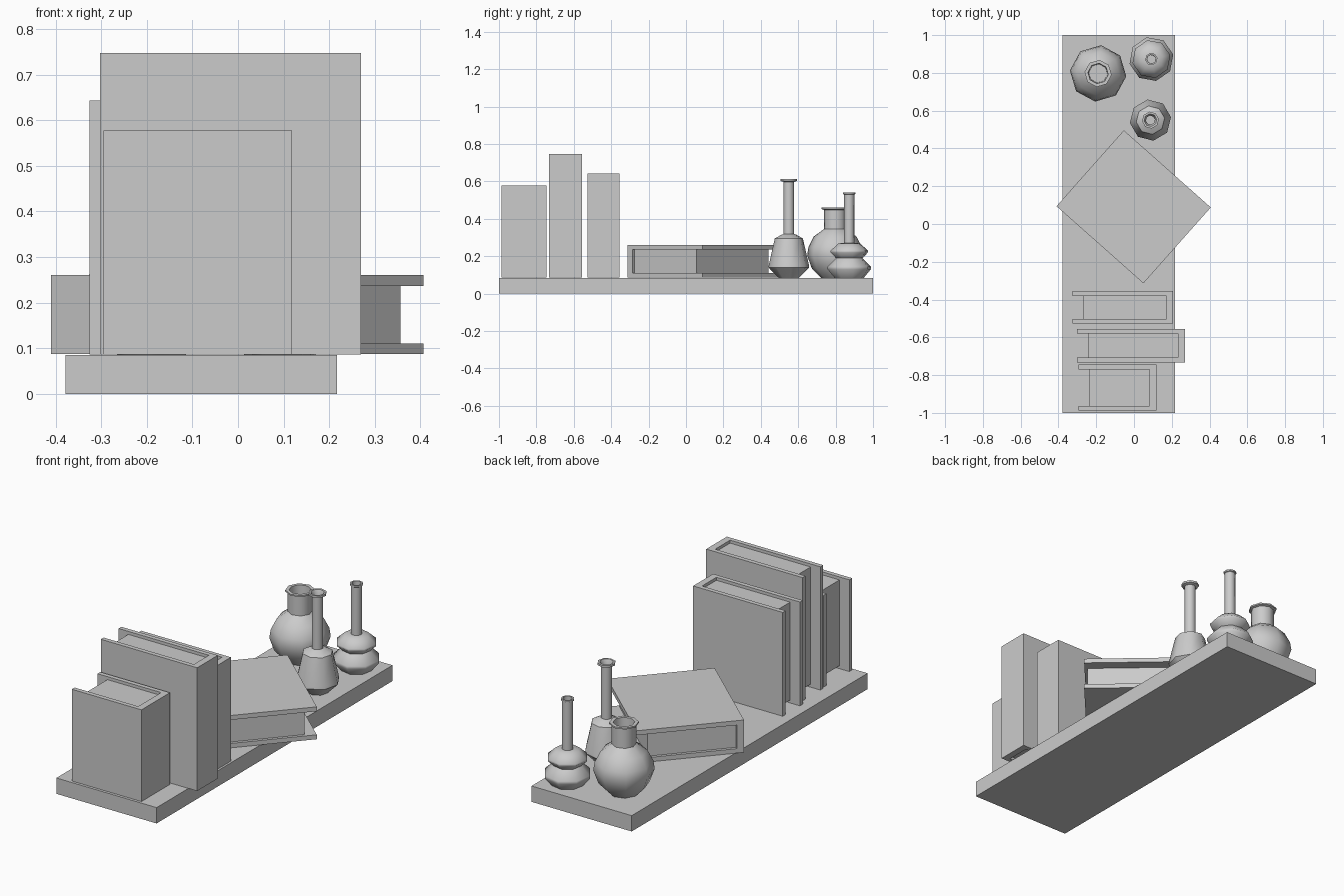
import bpy, bmesh
from math import cos, sin, tau, radians
from mathutils import Matrix, Vector

if "Cube" in bpy.data.objects:
    bpy.data.objects.remove(bpy.data.objects["Cube"])


def make_object(name, bm, matrix=Matrix()):
    bmesh.ops.recalc_face_normals(bm, faces=bm.faces)
    mesh = bpy.data.meshes.new(name)
    bm.to_mesh(mesh)
    bm.free()
    ob = bpy.data.objects.new(name, mesh)
    ob.matrix_world = matrix
    bpy.context.collection.objects.link(ob)
    return ob


def prism(name, outline, z0, z1, matrix=Matrix()):
    bm = bmesh.new()
    face = bm.faces.new([bm.verts.new((x, y, z0)) for x, y in outline])
    up = bmesh.ops.extrude_face_region(bm, geom=[face])["geom"]
    bmesh.ops.translate(bm, vec=(0, 0, z1 - z0),
                        verts=[v for v in up if isinstance(v, bmesh.types.BMVert)])
    return make_object(name, bm, matrix)


def box(name, x0, x1, y0, y1, z0, z1, matrix=Matrix()):
    return prism(name, [(x0, y0), (x1, y0), (x1, y1), (x0, y1)], z0, z1, matrix)


def book(name, w, t, h, matrix, board=0.024, spine=0.036, fore=0.058, inset=0.016):
    # U-shaped cover with the spine on local +x, centred on the origin
    x, y, z = w / 2, t / 2, h / 2
    prism(name + "_cover", [(-x, -y), (x, -y), (x, y), (-x, y), (-x, y - board),
                            (x - spine, y - board), (x - spine, board - y),
                            (-x, board - y)], -z, z, matrix)
    # recessed page block
    box(name + "_pages", fore - x, x - spine, board - y, y - board,
        inset - z, z - inset, matrix)


def vase(name, x, y, turn, profile, sides=8):
    # lathed profile of (radius, height), closed at both ends
    bm = bmesh.new()
    rings = [[bm.verts.new((r * cos(tau * i / sides), r * sin(tau * i / sides), z))
              for i in range(sides)] for r, z in profile]
    for a, b in zip(rings, rings[1:]):
        for i in range(sides):
            j = (i + 1) % sides
            bm.faces.new((a[i], a[j], b[j], b[i]))
    bm.faces.new(rings[0])
    bm.faces.new(rings[-1])
    ob = make_object(name, bm, Matrix.Translation((x, y, 0))
                     @ Matrix.Rotation(radians(turn), 4, 'Z'))
    bpy.context.view_layer.objects.active = ob
    ob.select_set(True)
    bpy.ops.object.shade_smooth_by_angle(angle=radians(46))
    ob.select_set(False)


# shelf board
box("shelf_board", -0.378, 0.217, -1, 1, 0, 0.085)

# standing books: x0, x1, y0, y1, top
for n, (x0, x1, y0, y1, top) in enumerate([(-0.295, 0.118, -0.987, -0.745, 0.578),
                                           (-0.302, 0.27, -0.732, -0.557, 0.747),
                                           (-0.325, 0.207, -0.526, -0.356, 0.643)], 1):
    centre = ((x0 + x1) / 2, (y0 + y1) / 2, (0.086 + top) / 2)
    book(f"standing_book_{n}", x1 - x0, y1 - y0, top - 0.086, Matrix.Translation(centre))

# lying book, turned askew: columns are the width, thickness and height directions
flat = Matrix(((-0.664, 0, -0.748), (-0.748, 0, 0.664), (0, 1, 0))).to_4x4()
book("lying_book", 0.537, 0.174, 0.615,
     Matrix.Translation(Vector((-0.002, 0.091, 0.174))) @ flat)

# vases
vase("round_vase", -0.19, 0.797, -6, [
    (0.075, 0.085), (0.125, 0.135), (0.15, 0.205), (0.143, 0.25), (0.115, 0.305),
    (0.06, 0.345), (0.06, 0.448), (0.072, 0.452), (0.072, 0.46), (0.054, 0.46),
    (0.05, 0.345)])
vase("tapered_vase", 0.087, 0.55, 8, [
    (0.055, 0.085), (0.11, 0.14), (0.108, 0.155), (0.076, 0.295), (0.04, 0.315),
    (0.029, 0.318), (0.029, 0.598), (0.045, 0.603), (0.045, 0.614), (0.034, 0.614),
    (0.024, 0.59), (0.024, 0.32)])
vase("double_vase", 0.092, 0.873, 12, [
    (0.08, 0.085), (0.118, 0.13), (0.118, 0.145), (0.072, 0.19), (0.102, 0.22),
    (0.102, 0.23), (0.06, 0.268), (0.028, 0.272), (0.028, 0.53), (0.033, 0.533),
    (0.033, 0.541), (0.024, 0.541), (0.022, 0.28)])
